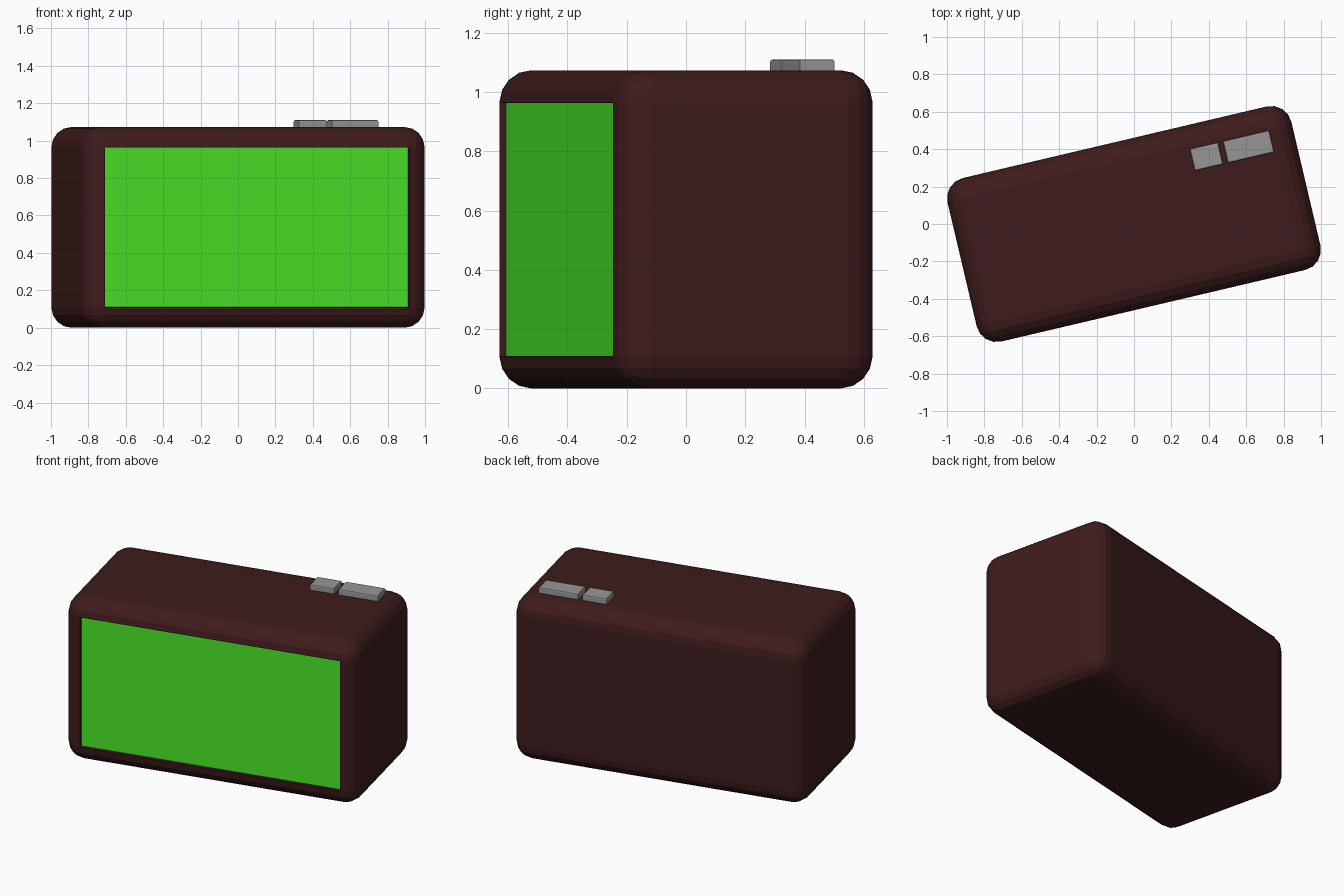
import bpy, bmesh, math
from mathutils import Matrix, Vector

if "Cube" in bpy.data.objects:
    bpy.data.objects.remove(bpy.data.objects["Cube"])

TURN = Matrix.Rotation(math.radians(13.25), 4, 'Z')   # whole model is turned about z


def material(name, rgb):
    m = bpy.data.materials.new(name)
    m.diffuse_color = (*rgb, 1)
    m.use_nodes = True
    m.node_tree.nodes["Principled BSDF"].inputs["Base Color"].default_value = m.diffuse_color
    return m


BROWN = material("dark_brown", (0.049, 0.0112, 0.0116))
GREEN = material("screen_green", (0.068, 0.800, 0.020))
GREY = material("button_grey", (0.305, 0.305, 0.305))


def box_bmesh(lo, hi):
    lo, hi = Vector(lo), Vector(hi)
    bm = bmesh.new()
    bmesh.ops.create_cube(bm, size=1)
    bmesh.ops.scale(bm, vec=hi - lo, verts=bm.verts)
    bmesh.ops.translate(bm, vec=(lo + hi) / 2, verts=bm.verts)
    return bm


def finish(bm, name, mats):
    me = bpy.data.meshes.new(name)
    bmesh.ops.transform(bm, matrix=TURN, verts=bm.verts)
    bm.to_mesh(me)
    bm.free()
    for m in mats:
        me.materials.append(m)
    ob = bpy.data.objects.new(name, me)
    bpy.context.collection.objects.link(ob)
    return ob


# Rounded case with a recessed screen on the flat front
bm = box_bmesh((-0.944, -0.449, 0), (0.944, 0.449, 1.073))
bmesh.ops.bevel(bm, geom=bm.edges[:], offset=0.109, segments=4,
                profile=0.5, affect='EDGES')
bm.normal_update()
screen = max((f for f in bm.faces if f.normal.y < -0.99), key=lambda f: f.calc_area())
bmesh.ops.inset_individual(bm, faces=[screen], thickness=0.001, depth=-0.021)
screen.material_index = 1
finish(bm, "case", [BROWN, GREEN])

# Two buttons on top, with softened upper edges
for name, x0, x1 in (("small_button", 0.382, 0.537), ("wide_button", 0.564, 0.818)):
    bm = box_bmesh((x0, 0.202, 1.05), (x1, 0.322, 1.110))
    top = [e for e in bm.edges if all(v.co.z > 1.1 for v in e.verts)]
    bmesh.ops.bevel(bm, geom=top, offset=0.008, segments=2, profile=0.5, affect='EDGES')
    finish(bm, name, [GREY])
